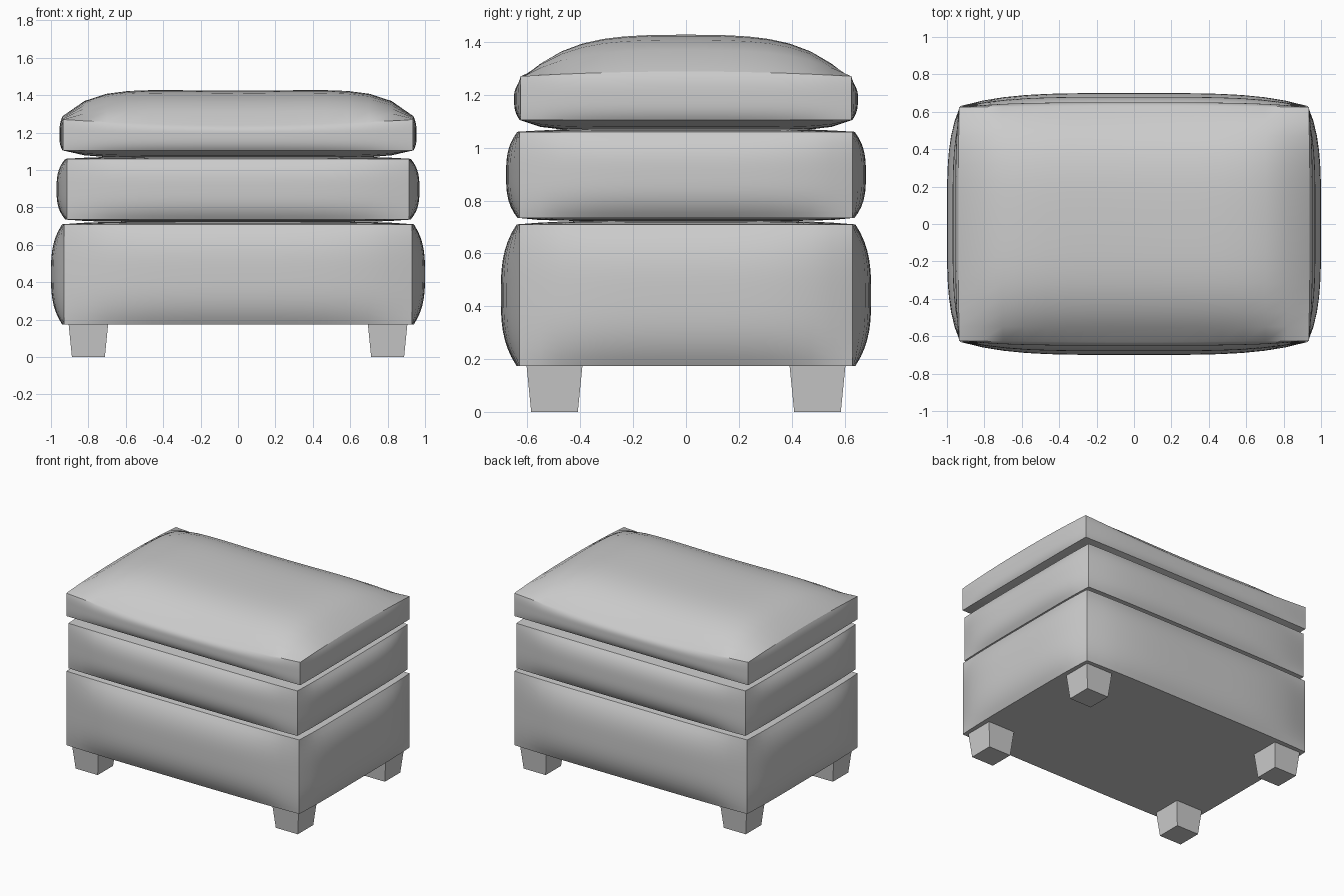
import bpy, bmesh

if "Cube" in bpy.data.objects:
    bpy.data.objects.remove(bpy.data.objects["Cube"])

fabric = bpy.data.materials.new("grey_fabric")
fabric.diffuse_color = (0.6, 0.6, 0.6, 1)
fabric.use_nodes = True
fabric.node_tree.nodes["Principled BSDF"].inputs["Base Color"].default_value = fabric.diffuse_color


def finish(name, bm, smooth):
    """Turn a bmesh into a named object."""
    bmesh.ops.recalc_face_normals(bm, faces=bm.faces)
    mesh = bpy.data.meshes.new(name)
    bm.to_mesh(mesh)
    bm.free()
    mesh.materials.append(fabric)
    obj = bpy.data.objects.new(name, mesh)
    bpy.context.collection.objects.link(obj)
    if smooth:
        bpy.ops.object.select_all(action='DESELECT')
        obj.select_set(True)
        bpy.context.view_layer.objects.active = obj
        bpy.ops.object.shade_smooth_by_angle(angle=0.5)
    return obj


def cushion(name, half, z_range, bulge, top, bottom, wave=0.0):
    """Stuffed box: half = corner x, y; bulge = extra width mid-side;
    top and bottom = pillow heights; wave = sag of the upper rim."""
    bm = bmesh.new()
    bmesh.ops.create_cube(bm, size=2)
    bmesh.ops.subdivide_edges(bm, edges=bm.edges[:], cuts=15, use_grid_fill=True)
    z0, z1 = z_range
    for vert in bm.verts:
        u, v, w = vert.co
        swell = 1 - abs(w) ** 3
        x = u * (half[0] + bulge[0] * (1 - v ** 4) * (0.15 + 0.85 * swell))
        y = v * (half[1] + bulge[1] * (1 - u ** 4) * (0.15 + 0.85 * swell))
        z = z0 + (z1 - z0) * (w + 1) / 2
        if w > 0:
            # rim dips along the long sides and rises along the short ones
            z += w * wave * (0.6 * u * u * (1 - v * v) - v * v * (1 - u * u))
        if w > 0.999:
            z += top * (1 - u ** 6) * (1 - v ** 4)
        elif w < -0.999:
            z -= bottom * (1 - u ** 8) * (1 - v ** 8)
        vert.co = (x, y, z)
    return finish(name, bm, True)


# Upholstered body
cushion("base_cushion", (0.93, 0.63), (0.175, 0.71), (0.07, 0.07), 0.015, 0.0)
cushion("middle_cushion", (0.915, 0.63), (0.735, 1.06), (0.055, 0.05), 0.012, 0.012)
cushion("top_cushion", (0.935, 0.625), (1.105, 1.27), (0.02, 0.025), 0.155, 0.04, 0.03)


# Tapered feet
for sx, side in ((-1, "left"), (1, "right")):
    for sy, end in ((-1, "front"), (1, "back")):
        bm = bmesh.new()
        bmesh.ops.create_cube(bm, size=2)
        for vert in bm.verts:
            r = 0.107 if vert.co.z > 0 else 0.088
            vert.co = (sx * 0.80 + vert.co.x * r, sy * 0.497 + vert.co.y * r,
                       0.19 if vert.co.z > 0 else 0.0)
        finish(f"{end}_{side}_foot", bm, False)
